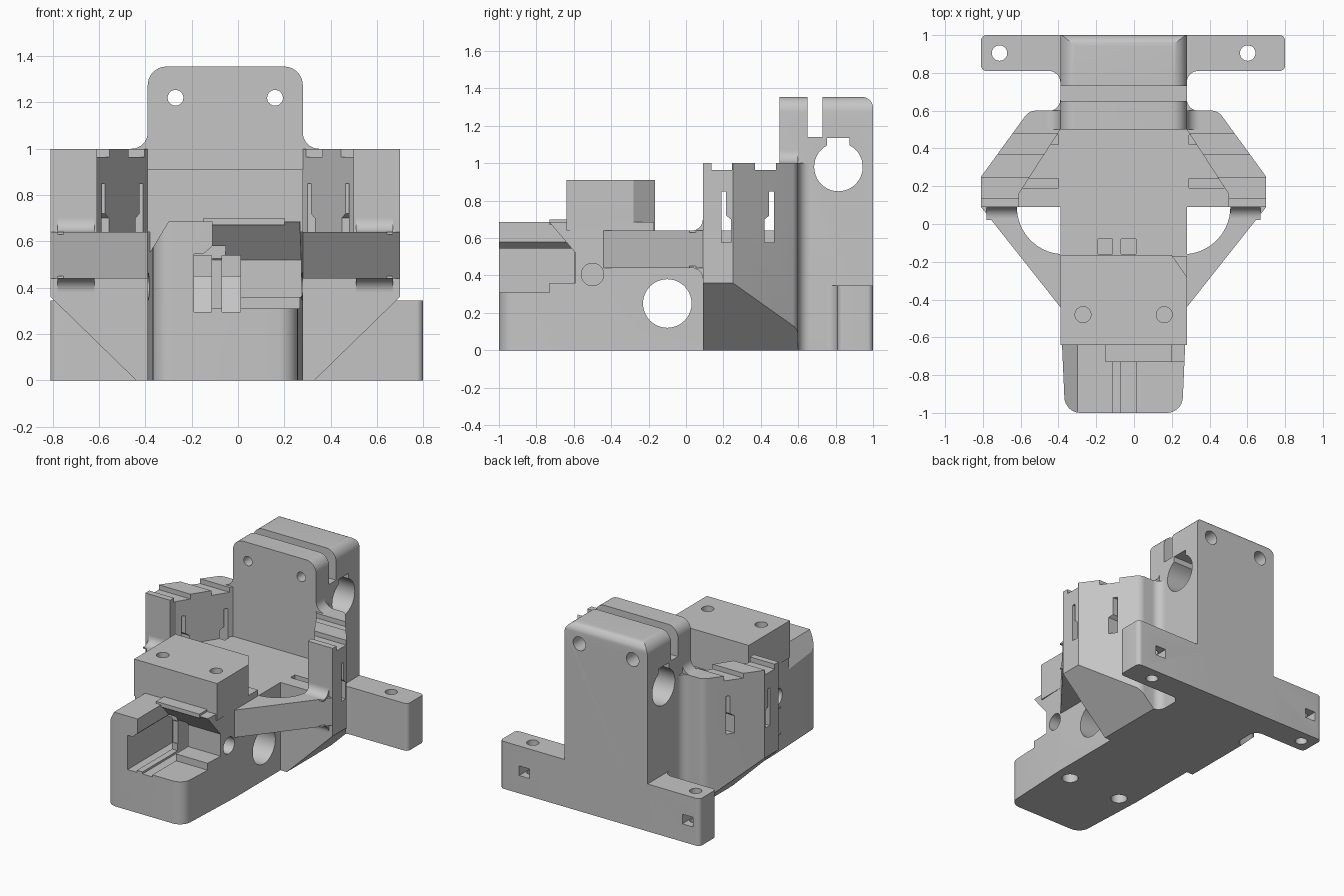
import bpy, bmesh, math
from mathutils import Vector

cube = bpy.data.objects.get("Cube")
if cube:
    bpy.data.objects.remove(cube, do_unlink=True)

CX = -0.055      # symmetry plane of the bracket
HALF = 0.335     # half width of the main body

grey = bpy.data.materials.new("plain_grey")
grey.use_nodes = True
grey.diffuse_color = (0.56, 0.56, 0.56, 1)
grey.node_tree.nodes["Principled BSDF"].inputs["Base Color"].default_value = grey.diffuse_color


def rounded(pts, n=8):
    """Outline where a third value on a point is its corner radius."""
    out = []
    for i, p in enumerate(pts):
        c = Vector(p[:2])
        if len(p) < 3:
            out.append(tuple(c))
            continue
        d1 = (Vector(pts[i - 1][:2]) - c).normalized()
        d2 = (Vector(pts[(i + 1) % len(pts)][:2]) - c).normalized()
        half = d1.angle(d2) / 2
        w = math.sin(half)
        t = p[2] / math.tan(half)
        a, b = c + d1 * t, c + d2 * t
        for k in range(n + 1):
            f = k / n
            k0, k1, k2 = (1 - f) ** 2, 2 * w * f * (1 - f), f * f
            out.append(tuple((a * k0 + c * k1 + b * k2) / (k0 + k1 + k2)))
    return out


def circle(a, b, r, n=40):
    return [(a + r * math.cos(math.tau * i / n), b + r * math.sin(math.tau * i / n)) for i in range(n)]


def rect(a0, a1, b0, b1):
    return [(a0, b0), (a1, b0), (a1, b1), (a0, b1)]


def prism(name, pts, lo, hi, axis="z", side=1):
    """Extrude an outline along an axis; side=-1 mirrors it."""
    place = {"z": lambda a, b, h: (a, b, h),
             "x": lambda a, b, h: (h, a, b),
             "y": lambda a, b, h: (a, h, b)}[axis]
    bm = bmesh.new()
    rings = []
    for h in (lo, hi):
        ring = []
        for a, b in rounded(pts):
            x, y, z = place(a, b, h)
            ring.append(bm.verts.new((side * x + CX, y, z)))
        rings.append(ring)
        bm.faces.new(ring)
    n = len(rings[0])
    for i in range(n):
        j = (i + 1) % n
        bm.faces.new((rings[0][i], rings[0][j], rings[1][j], rings[1][i]))
    bmesh.ops.recalc_face_normals(bm, faces=bm.faces)
    mesh = bpy.data.meshes.new(name)
    bm.to_mesh(mesh)
    bm.free()
    mesh.materials.append(grey)
    ob = bpy.data.objects.new(name, mesh)
    bpy.context.collection.objects.link(ob)
    return ob


def combine(target, pts, lo, hi, axis="z", side=1, op="DIFFERENCE"):
    """Apply one extruded outline to the target as a boolean."""
    tool = prism("cutter", pts, lo, hi, axis, side)
    tool.hide_render = True
    mod = target.modifiers.new("cut", "BOOLEAN")
    mod.operation, mod.object, mod.solver = op, tool, "EXACT"
    bpy.context.view_layer.objects.active = target
    bpy.ops.object.modifier_apply(modifier=mod.name)
    bpy.data.objects.remove(tool, do_unlink=True)


parts = []

# Main body with tapered, rounded nose
body = prism("main_body", [(HALF, 0.55), (HALF, -0.44), (0.31, -1, 0.085),
                           (-0.31, -1, 0.085), (-HALF, -0.44), (-HALF, 0.55)], 0, 0.685)
parts.append(body)
combine(body, rect(-0.17, 0.7, 0.64, 0.8), -0.5, 0.5, "x")
# Nose pocket with sloping roof
combine(body, [(-1.1, 0.31), (-0.73, 0.31), (-0.73, 0.36), (-0.59, 0.36), (-0.59, 0.52),
               (-0.73, 0.684), (-0.73, 0.8), (-1.1, 0.8)], -0.055, 0.5, "x")
combine(body, [(-0.135, 0.31), (0, 0.31), (0, 0.58), (-0.055, 0.58), (-0.095, 0.545), (-0.135, 0.545)],
        -1.1, -0.595, "y")
# Twin channels that rise behind the cap
for u0, u1 in ((-0.135, -0.06), (-0.015, 0.065)):
    combine(body, [(-1.1, 0.295), (-0.3, 0.295), (-0.2, 0.45), (-0.08, 0.45), (-0.08, 0.7),
                   (-0.16, 0.7), (-0.16, 0.54), (-1.1, 0.54)], u0, u1, "x")
# Nose edge chamfer, cross bore, side holes, bottom holes
combine(body, [(-0.327, 0.55), (-0.236, 0.7), (-0.4, 0.7), (-0.4, 0.55)], -1.1, -0.64, "y")
combine(body, circle(-0.1, 0.25, 0.13), -0.5, 0.5, "x")
for s in (1, -1):
    combine(body, circle(-0.5, 0.405, 0.06), 0.2, 0.5, "x", s)
    combine(body, circle(0.215, -0.48, 0.055), -0.1, 0.2, "z", s)

# Raised cap with one chamfered corner and two screw holes
cap = prism("cap_block", [(-HALF, -0.64), (HALF, -0.64), (HALF, -0.28), (0.255, -0.165),
                          (-HALF, -0.165)], 0.64, 0.91)
parts.append(cap)
for s in (1, -1):
    combine(cap, circle(0.215, -0.48, 0.042), 0.7, 1, "z", s)
parts.append(prism("cap_lip", rect(-0.095, 0.255, -0.73, -0.6), 0.67, 0.70))

# Rear clamp tower with slot, bore and screw holes
tower = prism("clamp_tower", [(0.5, 0), (1, 0), (1, 1.355, 0.06), (0.73, 1.355), (0.73, 1.14),
                              (0.65, 1.14), (0.65, 1.355), (0.5, 1.355)], -0.5, 0.5, "x")
parts.append(tower)
combine(tower, [(-HALF, -0.1), (HALF, -0.1), (HALF, 1.355, 0.08), (-HALF, 1.355, 0.08)],
        0.4, 1.1, "y", op="INTERSECT")
combine(tower, circle(0.815, 0.98, 0.13), -0.5, 0.5, "x")
combine(tower, rect(0.755, 0.875, 0.98, 1.135), -0.5, 0.5, "x")
for s in (1, -1):
    combine(tower, circle(0.215, 1.22, 0.034), 0.4, 1.1, "y", s)
    combine(tower, circle(0.215, 1.22, 0.05), 0.85, 1.1, "y", s)

for s, label, end in ((1, "left", 0.855), (-1, "right", 0.755)):
    # Mounting ear with screw hole and nut slot
    ear = prism(label + "_mounting_ear",
                [(0.2, 1), (end, 1, 0.03), (end, 0.81, 0.03), (HALF, 0.81, 0.06),
                 (HALF, 0.7), (0.2, 0.7)], 0, 0.345, "z", s)
    combine(ear, circle(0.657, 0.905, 0.041), -0.1, 0.5, "z", s)
    combine(ear, rect(0.615, 0.70, 0.13, 0.2), 0.86, 1.1, "y", s)

    # Wing: solid base with sloped underside
    outer = [(0.755, 0.09), (0.755, 0.25), (0.5, 0.6, 0.07), (HALF, 0.6, 0.06),
             (HALF, 0.67), (0.25, 0.67)]
    base = prism(label + "_wing_base", [(0.25, 0.09)] + outer, 0, 0.64, "z", s)
    combine(base, [(0.365, -0.02), (0.8, 0.404), (0.9, 0.404), (0.9, -0.02)], 0, 0.7, "y", s)

    # Wing: angled upper wall with stepped top
    wall = prism(label + "_wing_wall", [(0.25, 0.5), (HALF, 0.5), (0.555, 0.16), (0.555, 0.09)] + outer,
                 0.63, 1.0, "z", s)
    for y0, y1 in ((0.135, 0.245), (0.37, 0.48)):
        combine(wall, rect(y0, y1, 0.965, 1.1), 0.345, 0.9, "x", s)

    # Keyhole slots through the wing
    for part in (base, wall):
        for y0, y1, y2, y3 in ((0.19, 0.215, 0.19, 0.24), (0.445, 0.47, 0.42, 0.47)):
            combine(part, [(y2, 0.575), (y3, 0.575), (y3, 0.7), (y1, 0.72), (y1, 0.85),
                           (y0, 0.85), (y0, 0.72), (y2, 0.7)], 0.345, 0.9, "x", s)

    # Diagonal strut with curved inner edge
    arc = [(0.315 + 0.25 * math.cos(a), 0.09 - 0.25 * math.sin(a))
           for a in (math.radians(5 * i) for i in range(18))]
    strut = prism(label + "_strut", [(0.3, -0.44), (HALF, -0.44), (0.755, 0.09), (0.755, 0.12),
                                     (0.565, 0.12)] + arc + [(0.3, -0.16)], 0.44, 0.64, "z", s)

    # Fillets joining strut, wing and tower
    fillet = [(0.12, 0.63), (0.02, 0.63), (0.02, 0.64), (0.09, 0.64, 0.06), (0.09, 0.71), (0.12, 0.71)]
    upper = prism(label + "_upper_fillet", fillet, 0.565, 0.725, "x", s)
    flipped = [(p[0], 1.08 - p[1]) + p[2:] for p in fillet]
    lower = prism(label + "_lower_fillet", flipped, 0.565, 0.725, "x", s)
    gusset = prism(label + "_tower_fillet",
                   [(0.3, 0.98), (0.42, 0.98), (0.42, 1.0), (HALF, 1.0, 0.07), (HALF, 1.08),
                    (0.3, 1.08)], 0.5, 0.6, "y", s)
    parts += [ear, base, wall, strut, upper, lower, gusset]

# Smooth the curved faces, keep the edges sharp
bpy.ops.object.select_all(action="DESELECT")
for ob in parts:
    ob.select_set(True)
bpy.context.view_layer.objects.active = body
bpy.ops.object.shade_smooth_by_angle(angle=math.radians(30))
